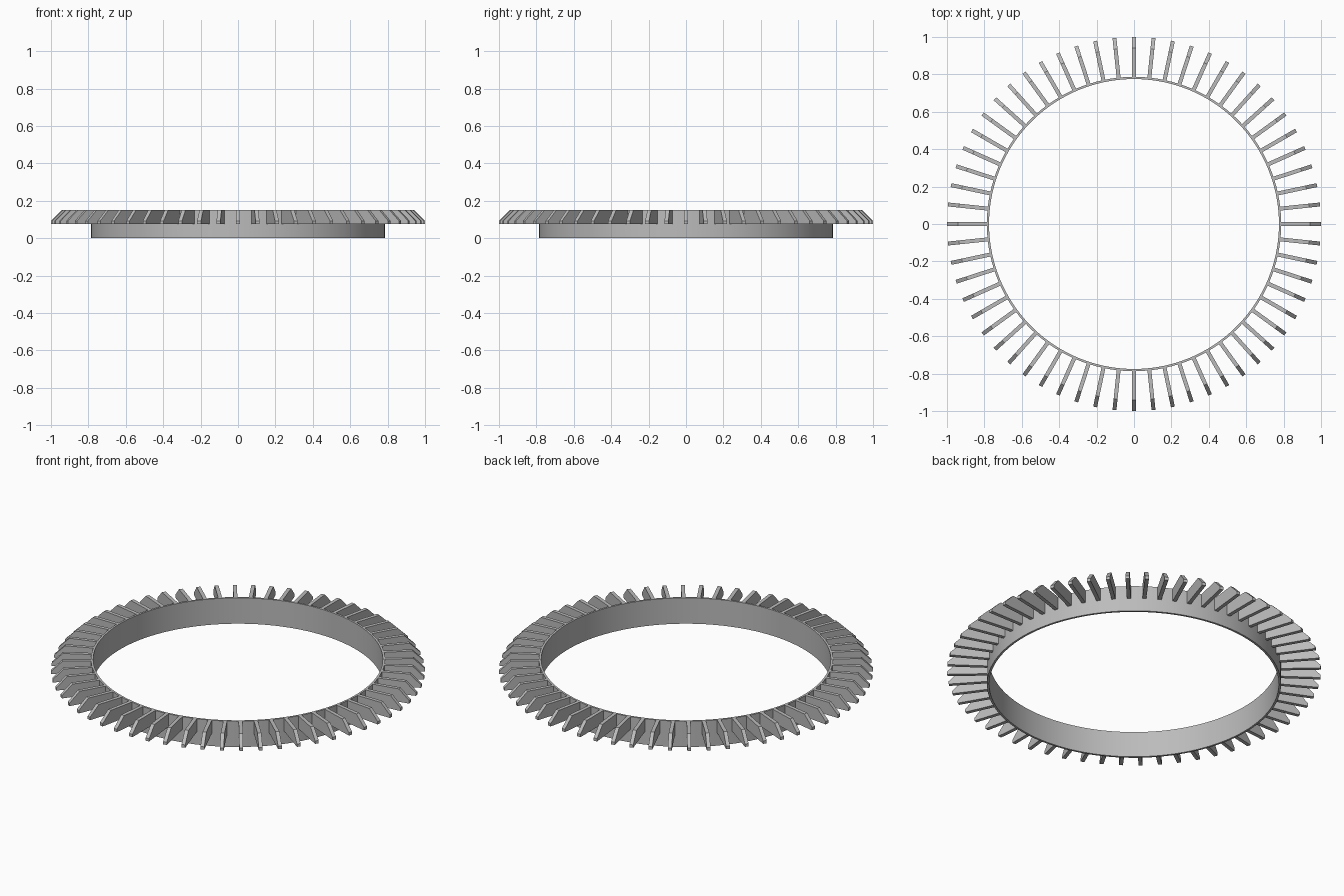
import bpy, bmesh, math
from mathutils import Matrix

cube = bpy.data.objects.get("Cube")
if cube:
    bpy.data.objects.remove(cube, do_unlink=True)

FINS, SIDES = 60, 120
HEIGHT, FIN_BASE = 0.152, 0.076
R_IN, R_OUT = 0.775, 0.787
FIN_WIDTH = 0.021

grey = bpy.data.materials.new("metal grey")
grey.use_nodes = True
colour = (0.5, 0.5, 0.5, 1)
grey.diffuse_color = colour
grey.node_tree.nodes["Principled BSDF"].inputs["Base Color"].default_value = colour


def make_object(name, bm):
    bmesh.ops.recalc_face_normals(bm, faces=bm.faces)
    mesh = bpy.data.meshes.new(name)
    bm.to_mesh(mesh)
    bm.free()
    mesh.materials.append(grey)
    obj = bpy.data.objects.new(name, mesh)
    bpy.context.collection.objects.link(obj)
    return obj


# Thin ring wall: a rectangular section swept around z
bm = bmesh.new()
section = [(R_IN, 0), (R_OUT, 0), (R_OUT, HEIGHT), (R_IN, HEIGHT)]
loops = []
for i in range(SIDES):
    a = math.tau * i / SIDES
    loops.append([bm.verts.new((r * math.cos(a), r * math.sin(a), z)) for r, z in section])
for i in range(SIDES):
    here, there = loops[i], loops[(i + 1) % SIDES]
    for j in range(4):
        k = (j + 1) % 4
        bm.faces.new((here[j], there[j], there[k], here[k]))
ring = make_object("ring_wall", bm)
bpy.ops.object.select_all(action="DESELECT")
ring.select_set(True)
bpy.context.view_layer.objects.active = ring
bpy.ops.object.shade_smooth_by_angle(angle=math.radians(30))

# Radial fins: a plate with a chamfered upper outer corner, repeated around z
bm = bmesh.new()
profile = [(0.782, FIN_BASE), (1.0, FIN_BASE), (1.0, 0.093),
           (0.94, HEIGHT), (0.782, HEIGHT)]
for i in range(FINS):
    turn = Matrix.Rotation(math.tau * i / FINS, 4, "Z")
    near = [bm.verts.new(turn @ Matrix.Translation((r, -FIN_WIDTH / 2, z)).translation)
            for r, z in profile]
    face = bm.faces.new(near)
    out = bmesh.ops.extrude_face_region(bm, geom=[face], use_keep_orig=True)
    moved = [g for g in out["geom"] if isinstance(g, bmesh.types.BMVert)]
    side = turn.to_3x3() @ Matrix.Translation((0, FIN_WIDTH, 0)).translation
    bmesh.ops.translate(bm, verts=moved, vec=side)
make_object("radial_fins", bm)
